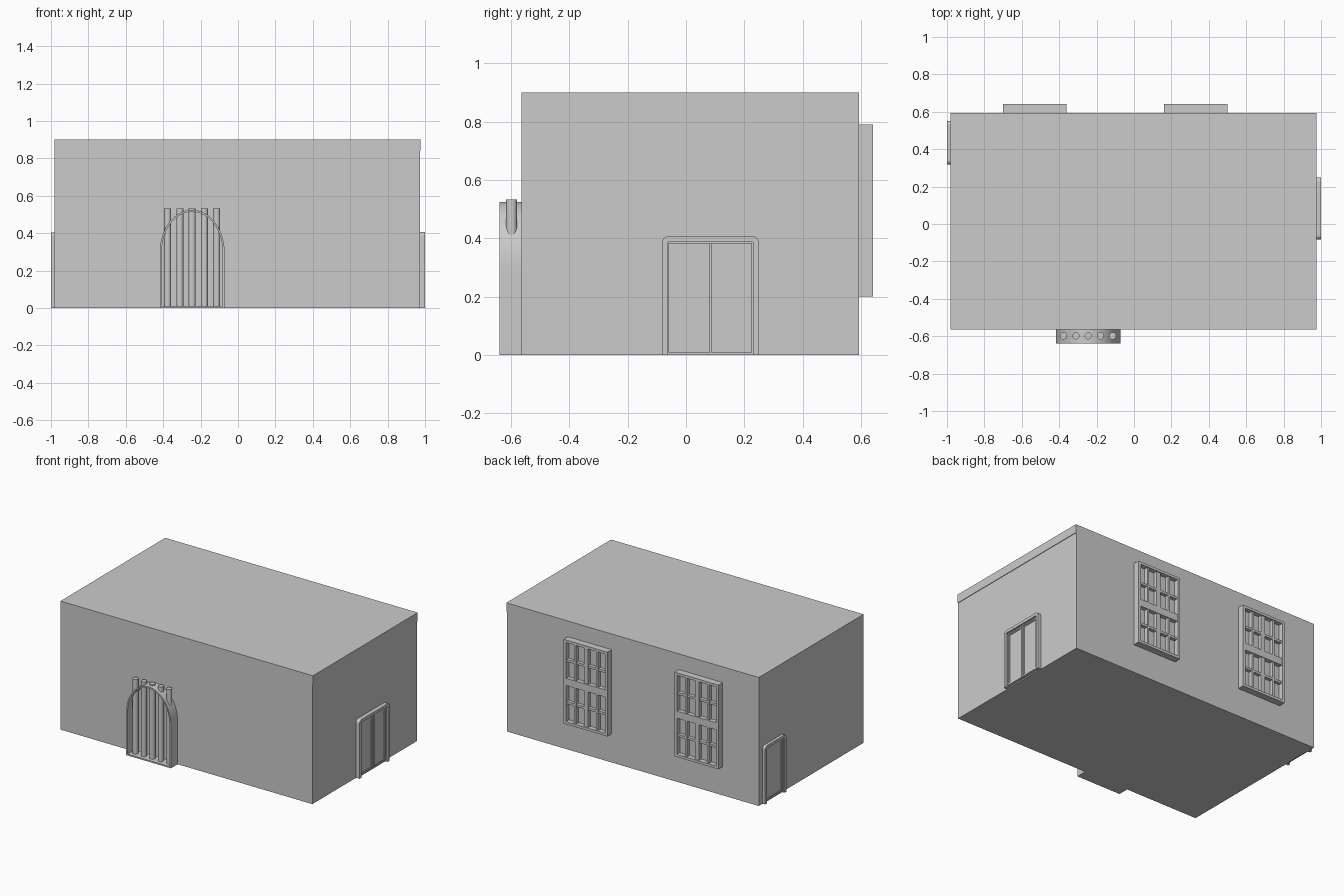
import bpy, bmesh, math

if "Cube" in bpy.data.objects:
    bpy.data.objects.remove(bpy.data.objects["Cube"])


def box(bm, x0, x1, y0, y1, z0, z1):
    v = [bm.verts.new((x, y, z)) for x in (x0, x1) for y in (y0, y1) for z in (z0, z1)]
    for f in ((0, 1, 3, 2), (4, 6, 7, 5), (0, 4, 5, 1), (2, 3, 7, 6), (0, 2, 6, 4), (1, 5, 7, 3)):
        bm.faces.new([v[i] for i in f])


def prism(bm, pts, axis, d0, d1):
    place = (lambda a, d, b: (d, a, b)) if axis == 'x' else (lambda a, d, b: (a, d, b))
    lo, hi = [[bm.verts.new(place(a, d, b)) for a, b in pts] for d in (d0, d1)]
    n = len(pts)
    for i in range(n):
        j = (i + 1) % n
        bm.faces.new((lo[i], lo[j], hi[j], hi[i]))
    bm.faces.new(lo[::-1])
    bm.faces.new(hi)


def finish(name, bm, smooth=False):
    bmesh.ops.recalc_face_normals(bm, faces=bm.faces)
    me = bpy.data.meshes.new(name)
    bm.to_mesh(me)
    bm.free()
    ob = bpy.data.objects.new(name, me)
    bpy.context.collection.objects.link(ob)
    if smooth:
        bpy.ops.object.select_all(action='DESELECT')
        ob.select_set(True)
        bpy.context.view_layer.objects.active = ob
        bpy.ops.object.shade_smooth_by_angle(angle=math.radians(35))
    return ob


def arch(cx, w, spring, rise, n=32):
    return [(cx - w, 0.0)] + [(cx - w * math.cos(math.pi * i / n), spring + rise * math.sin(math.pi * i / n))
                              for i in range(n + 1)] + [(cx + w, 0.0)]


def rounded_top(y0, y1, z, r, n=5):
    pts = [(y0, 0.0)]
    for i in range(n + 1):
        t = math.pi / 2 * i / n
        pts.append((y0 + r - r * math.cos(t), z - r + r * math.sin(t)))
    for i in range(n + 1):
        t = math.pi / 2 * i / n
        pts.append((y1 - r + r * math.sin(t), z - r + r * math.cos(t)))
    return pts + [(y1, 0.0)]


# building: main block, with a slim overhanging band along the right wall
bm = bmesh.new()
box(bm, -0.98, 0.972, -0.565, 0.594, 0, 0.9)
finish("building", bm)
bm = bmesh.new()
box(bm, 0.96, 0.976, -0.565, 0.594, 0.84, 0.9)
finish("right_wall_band", bm)


# doors: frame with rounded top, leaves with raised borders
def door(name, side, y0, y1, top, leaves):
    wall = 0.97
    bm = bmesh.new()
    t = 0.02
    pts = rounded_top(y0, y1, top, 0.022)
    pts += [(y1 - t, 0), (y1 - t, top - t), (y0 + t, top - t), (y0 + t, 0)]
    prism(bm, pts, 'x', side * wall, side * 1.0)
    finish(name + "_frame", bm)

    bm = bmesh.new()
    w = (y1 - y0 - 2 * t) / leaves
    z0, z1 = 0.008, top - t - 0.004
    for k in range(leaves):
        a, b = y0 + t + k * w + 0.002, y0 + t + (k + 1) * w - 0.002
        box(bm, *sorted((side * wall, side * 0.984)), a, b, z0, z1)
        for m, d in ((0.008, 0.992), (0.015, 0.988)):
            s = sorted((side * wall, side * d))
            box(bm, *s, a, a + m, z0, z1)
            box(bm, *s, b - m, b, z0, z1)
            box(bm, *s, a + m, b - m, z0, z0 + m)
            box(bm, *s, a + m, b - m, z1 - m, z1)
    finish(name + "_leaves", bm)


door("right_double_door", 1, -0.082, 0.249, 0.408, 2)
door("left_door", -1, 0.318, 0.552, 0.405, 1)


# back windows: glass, outer frame, thick middle rail and glazing bars
def window(name, x0, x1, z0=0.2, z1=0.79):
    yb, yf = 0.585, 0.641
    bm = bmesh.new()
    box(bm, x0, x1, yb, 0.608, z0, z1)
    t = 0.018
    box(bm, x0, x0 + t, yb, yf, z0, z1)
    box(bm, x1 - t, x1, yb, yf, z0, z1)
    box(bm, x0 + t, x1 - t, yb, yf, z0, z0 + t)
    box(bm, x0 + t, x1 - t, yb, yf, z1 - t, z1)
    zm = (z0 + z1) / 2
    box(bm, x0 + t, x1 - t, yb, 0.638, zm - 0.025, zm + 0.025)
    for k in (1, 2, 3):
        x = x0 + (x1 - x0) * k / 4
        h = 0.016 if k == 2 else 0.008
        box(bm, x - h, x + h, yb, 0.634, z0 + t, z1 - t)
    for k in (0.25, 0.75):
        z = z0 + (z1 - z0) * k
        box(bm, x0 + t, x1 - t, yb, 0.632, z - 0.008, z + 0.008)
    finish(name, bm)


window("window_left", -0.70, -0.36)
window("window_right", 0.16, 0.50)

# arched front gate: thin shell, base slab, five vertical bars
cx = -0.245
bm = bmesh.new()
prism(bm, arch(cx, 0.173, 0.3, 0.225) + arch(cx, 0.163, 0.3, 0.215)[::-1], 'y', -0.64, -0.56)
finish("gate_arch", bm, True)
bm = bmesh.new()
box(bm, cx - 0.165, cx + 0.165, -0.64, -0.56, 0, 0.01)
finish("gate_base", bm)
for i in range(5):
    bpy.ops.mesh.primitive_cylinder_add(vertices=24, radius=0.019, depth=0.53,
                                        location=(cx + (i - 2) * 0.0655, -0.598, 0.268))
    bpy.context.object.name = "gate_bar_%d" % (i + 1)
    bpy.ops.object.shade_smooth_by_angle(angle=math.radians(35))
